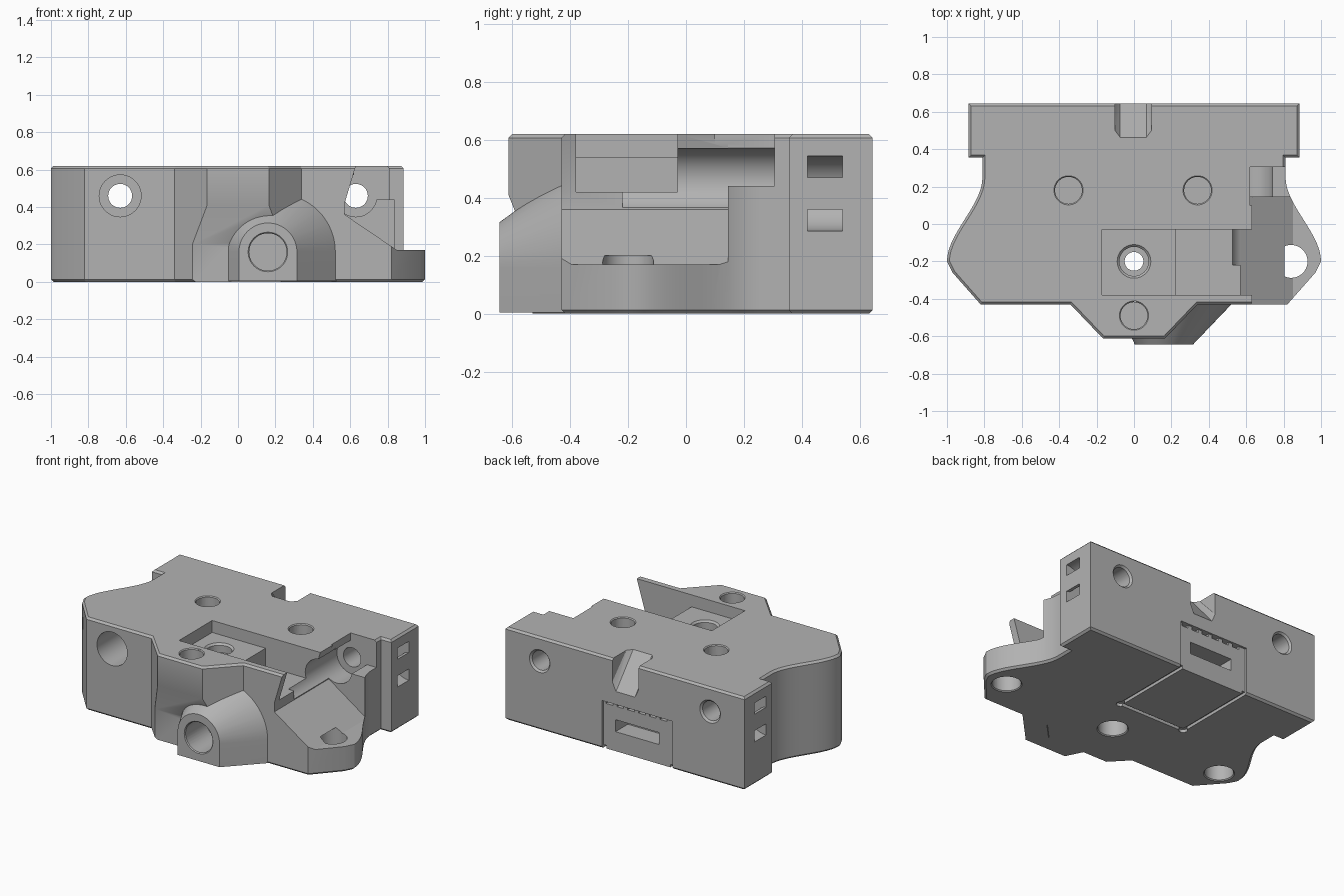
import bpy, bmesh, math
from mathutils import Vector, Matrix

cube = bpy.data.objects.get("Cube")
if cube:
    bpy.data.objects.remove(cube, do_unlink=True)

grey = bpy.data.materials.new("plain grey")
grey.use_nodes = True
grey.diffuse_color = (0.45, 0.45, 0.45, 1)
grey.node_tree.nodes["Principled BSDF"].inputs["Base Color"].default_value = grey.diffuse_color


def make(name, bm):
    bmesh.ops.recalc_face_normals(bm, faces=bm.faces)
    mesh = bpy.data.meshes.new(name)
    bm.to_mesh(mesh)
    bm.free()
    obj = bpy.data.objects.new(name, mesh)
    bpy.context.collection.objects.link(obj)
    mesh.materials.append(grey)
    return obj


def prism(name, points, axis, low, high, chamfer=0):
    """Extrude a 2D profile along an axis (profile uses the other two axes in order)."""
    def place(p, d):
        c = list(p)
        c.insert("xyz".index(axis), d)
        return c
    bm = bmesh.new()
    face = bm.faces.new([bm.verts.new(place(p, low)) for p in points])
    ext = bmesh.ops.extrude_face_region(bm, geom=[face])["geom"]
    shift = Vector(place((0, 0), high - low))
    bmesh.ops.translate(bm, vec=shift, verts=[g for g in ext if isinstance(g, bmesh.types.BMVert)])
    bmesh.ops.recalc_face_normals(bm, faces=bm.faces)
    if chamfer:
        k = "xyz".index(axis)
        rims = [e for e in bm.edges if abs(e.verts[0].co[k] - e.verts[1].co[k]) < 1e-5]
        bmesh.ops.bevel(bm, geom=rims, offset=chamfer, segments=1, affect='EDGES')
    return make(name, bm)


def box(name, x, y, z):
    return prism(name, [(x[0], y[0]), (x[1], y[0]), (x[1], y[1]), (x[0], y[1])], "z", *z)


def rod(name, start, end, r1, r2=None):
    """Cylinder or cone between two points."""
    a, b = Vector(start), Vector(end)
    turn = (b - a).to_track_quat('Z', 'Y').to_matrix().to_4x4()
    bm = bmesh.new()
    bmesh.ops.create_cone(bm, cap_ends=True, segments=40, radius1=r1, radius2=r1 if r2 is None else r2,
                          depth=(b - a).length, matrix=Matrix.Translation((a + b) / 2) @ turn)
    return make(name, bm)


def combine(tool, operation='DIFFERENCE'):
    mod = body.modifiers.new("cut", 'BOOLEAN')
    mod.operation, mod.solver, mod.object = operation, 'EXACT', tool
    bpy.context.view_layer.objects.active = body
    bpy.ops.object.modifier_apply(modifier=mod.name)
    bpy.data.objects.remove(tool, do_unlink=True)


def drill(start, end, radius, lip=0.012):
    """Round hole with a small countersunk rim at its start."""
    a = Vector(start)
    d = (Vector(end) - a).normalized()
    combine(rod("hole", a - d * 0.02, end, radius))
    if lip:
        combine(rod("rim", a - d * lip, a + d * lip, radius + 2 * lip, radius))


# Main body: symmetric outline with curved ears and a front prow
side = [(0.885, 0.645), (0.885, 0.355), (0.81, 0.355)]
for i in range(15):
    t = i / 14
    side.append((0.81 + 0.19 * t * t * (3 - 2 * t), 0.25 - 0.45 * t))
side += [(0.97, -0.26), (0.82, -0.43), (0.34, -0.43), (0.165, -0.613)]
outline = side + [(-x, y) for x, y in reversed(side)]
body = prism("housing_body", outline, "z", 0, 0.62, 0.013)

# Undercut of the prow
combine(prism("undercut", [(-0.8, -0.1), (-0.53, -0.1), (-0.53, 0.2), (-0.613, 0.41), (-0.8, 0.41)],
              "x", -0.5, 0.5))

# Flared arch boss on the front
bm = bmesh.new()
for cx, y, r in ((0.16, -0.645, 0.155), (0.212, -0.42, 0.318)):
    for i in range(33):
        a = math.pi * i / 32
        bm.verts.new((cx + r * math.cos(a), y, 0.16 + r * math.sin(a)))
    for s in (-1, 1):
        bm.verts.new((cx + s * r, y, 0.004))
bmesh.ops.convex_hull(bm, input=bm.verts)
bmesh.ops.dissolve_limit(bm, angle_limit=0.01, verts=bm.verts, edges=bm.edges)
combine(make("flared_boss", bm), 'UNION')
drill((0.16, -0.645, 0.16), (0.16, -0.42, 0.16), 0.1, 0.006)

# Sloped bay on the left ear, with a higher ledge behind it
combine(prism("bay", [(0.654, 0.7), (0.57, 0.42), (0.57, 0.36), (0.85, 0.17), (1.1, 0.17), (1.1, 0.7)],
              "y", -0.6, 0.145))
combine(box("ledge", (0.62, 1.1), (0.1, 0.305), (0.44, 0.7)))

# Stepped top pocket
combine(box("deep_pocket", (0.225, 0.7), (-0.38, -0.03), (0.42, 0.7)))
combine(box("shallow_pocket", (-0.17, 0.3), (-0.38, -0.03), (0.54, 0.7)))

# Long mounting bores from front to back
for x, front in ((-0.63, -0.43), (0.63, -0.2)):
    drill((x, front, 0.46), (x, 0.305, 0.46), 0.112, 0)
    drill((x, 0.645, 0.46), (x, 0.25, 0.46), 0.064)

# Vertical holes: top, pocket and underside
for x, y in ((-0.35, 0.18), (0.34, 0.18), (0, -0.49)):
    drill((x, y, 0.62), (x, y, 0.45), 0.072, 0.006)
drill((0, -0.2, 0.54), (0, -0.2, 0.48), 0.078)
drill((0, -0.2, 0.5), (0, -0.2, -0.1), 0.05, 0)
drill((0, -0.2, 0), (0, -0.2, 0.22), 0.09, 0.006)
for s in (-1, 1):
    drill((s * 0.84, -0.2, 0), (s * 0.84, -0.2, 0.2), 0.088, 0.006)

# Tie loops in both end faces
for s in (-1, 1):
    arc = [math.pi * (i / 16 - 0.5) for i in range(17)]
    ring = [(0.885, 0.13), (0.885, 0.055)]
    points = [(0.95, 0.285)] + [(0.885 - 0.13 * math.cos(a), 0.415 + 0.13 * math.sin(a)) for a in arc]
    points += [(0.95, 0.545), (0.95, 0.47)]
    points += [(0.885 - 0.055 * math.cos(a), 0.415 + 0.055 * math.sin(a)) for a in reversed(arc)]
    points += [(0.95, 0.36)]
    combine(prism("tie_loop", [(s * x, z) for x, z in points], "y", 0.42, 0.54))

# Wedge notch in the back top edge
bm = bmesh.new()
for y, z, half in ((0.455, 0.63, 0.07), (0.455, 0.72, 0.07), (0.49, 0.63, 0.097), (0.49, 0.72, 0.097),
                   (0.66, 0.39, 0.07), (0.66, 0.45, 0.097), (0.66, 0.72, 0.097)):
    for s in (-1, 1):
        bm.verts.new((s * half - 0.004, y, z))
bmesh.ops.convex_hull(bm, input=bm.verts)
combine(make("notch", bm))

# Shallow cover panel wrapping the back and the underside, framed by a groove
combine(box("back_recess", (-0.35, 0.17), (0.63, 0.7), (-0.1, 0.32)))
for x in (-0.35, 0.145):
    combine(box("side_groove", (x, x + 0.025), (0.06, 0.7), (-0.1, 0.02)))
    combine(rod("groove_end", (x + 0.012, 0.06, -0.1), (x + 0.012, 0.06, 0.02), 0.026))
combine(box("cross_groove", (-0.35, 0.17), (0.05, 0.075), (-0.1, 0.02)))
combine(box("port_slot", (-0.24, 0.08), (0.5, 0.7), (0.13, 0.21)))

# Row of small ribs over the panel
for i in range(6):
    x = -0.3 + i * 0.08
    combine(box("rib_gap", (x, x + 0.05), (0.6, 0.7), (0.3, 0.32)))

bpy.ops.object.select_all(action='DESELECT')
body.select_set(True)
bpy.context.view_layer.objects.active = body
bpy.ops.object.shade_smooth_by_angle(angle=math.radians(25))
